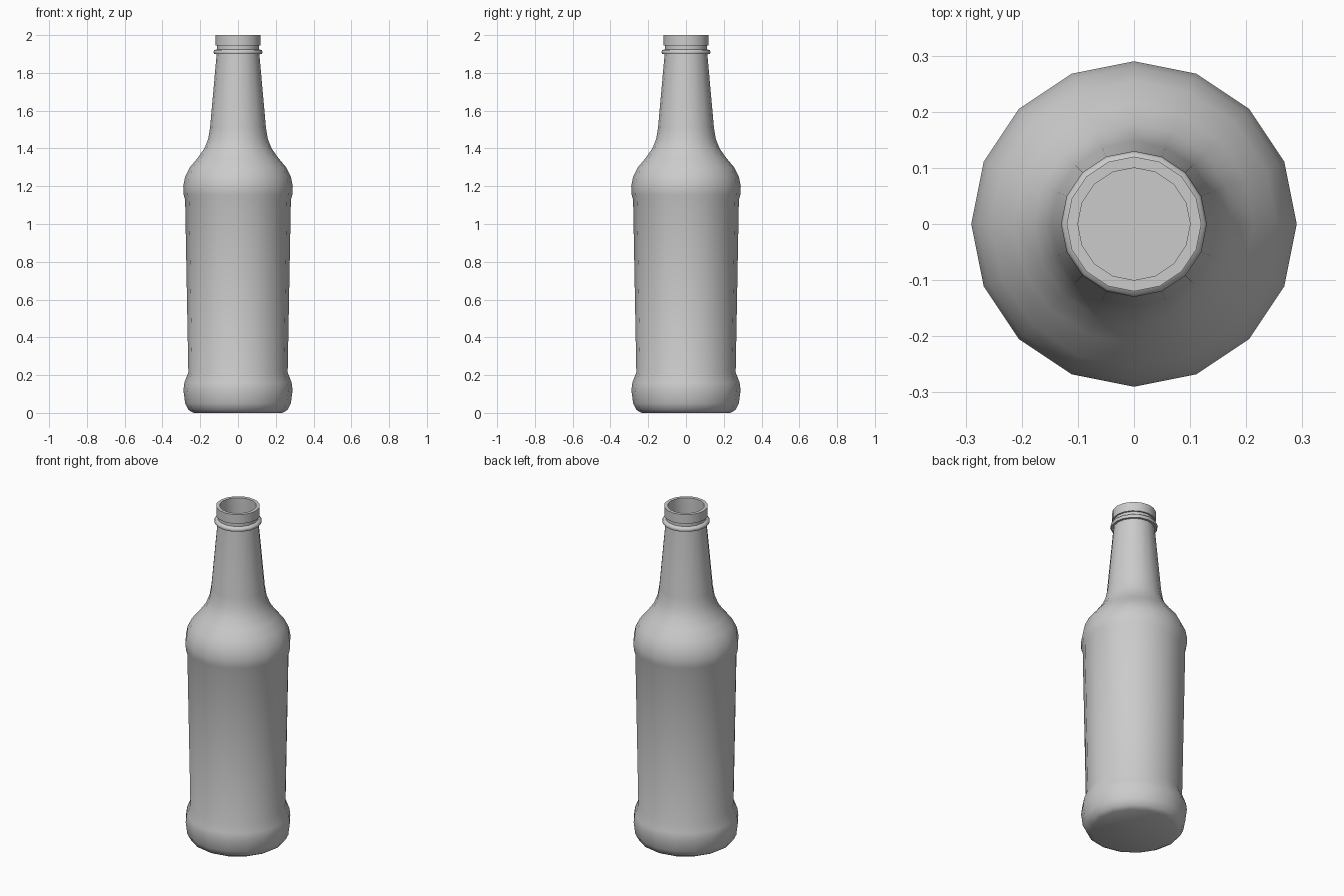
import bpy, bmesh, math

cube = bpy.data.objects.get("Cube")
if cube:
    bpy.data.objects.remove(cube, do_unlink=True)

SIDES = 16

glass = bpy.data.materials.new("light_grey")
glass.use_nodes = True
grey = (0.6, 0.6, 0.6, 1)
glass.diffuse_color = grey
glass.node_tree.nodes["Principled BSDF"].inputs["Base Color"].default_value = grey


def lathe(name, profile, angle):
    """Revolve (radius, height) points and cap both ends of the profile."""
    bm = bmesh.new()
    rings = []
    for r, z in profile:
        rings.append([bm.verts.new((r * math.cos(2 * math.pi * i / SIDES),
                                    r * math.sin(2 * math.pi * i / SIDES), z))
                      for i in range(SIDES)])
    for low, high in zip(rings, rings[1:]):
        for i in range(SIDES):
            j = (i + 1) % SIDES
            bm.faces.new((low[i], low[j], high[j], high[i]))
    bm.faces.new(rings[0][::-1])
    bm.faces.new(rings[-1])
    mesh = bpy.data.meshes.new(name)
    bm.to_mesh(mesh)
    bm.free()
    mesh.materials.append(glass)
    obj = bpy.data.objects.new(name, mesh)
    bpy.context.collection.objects.link(obj)
    bpy.ops.object.select_all(action='DESELECT')
    obj.select_set(True)
    bpy.context.view_layer.objects.active = obj
    bpy.ops.object.shade_smooth_by_angle(angle=math.radians(angle))
    return obj


# Heel, label panel, shoulder and neck
outside = [(0.235, 0), (0.262, 0.015), (0.28, 0.05), (0.289, 0.12),
           (0.284, 0.16), (0.263, 0.215), (0.28, 1.13), (0.288, 1.155),
           (0.29, 1.2), (0.28, 1.25), (0.255, 1.3), (0.213, 1.35),
           (0.178, 1.4), (0.158, 1.45), (0.148, 1.51), (0.113, 1.9)]
# Collar ring and lip
finish = [(0.126, 1.9), (0.13, 1.91), (0.126, 1.92), (0.111, 1.925),
          (0.111, 1.945), (0.12, 1.945), (0.12, 2.0)]
# Hollow inside, from the mouth down to the floor
inside = [(0.1, 2.0), (0.1, 1.85), (0.125, 1.5), (0.15, 1.4),
          (0.26, 1.2), (0.24, 0.2), (0.24, 0.05)]

lathe("bottle", outside + finish + inside, 50)
